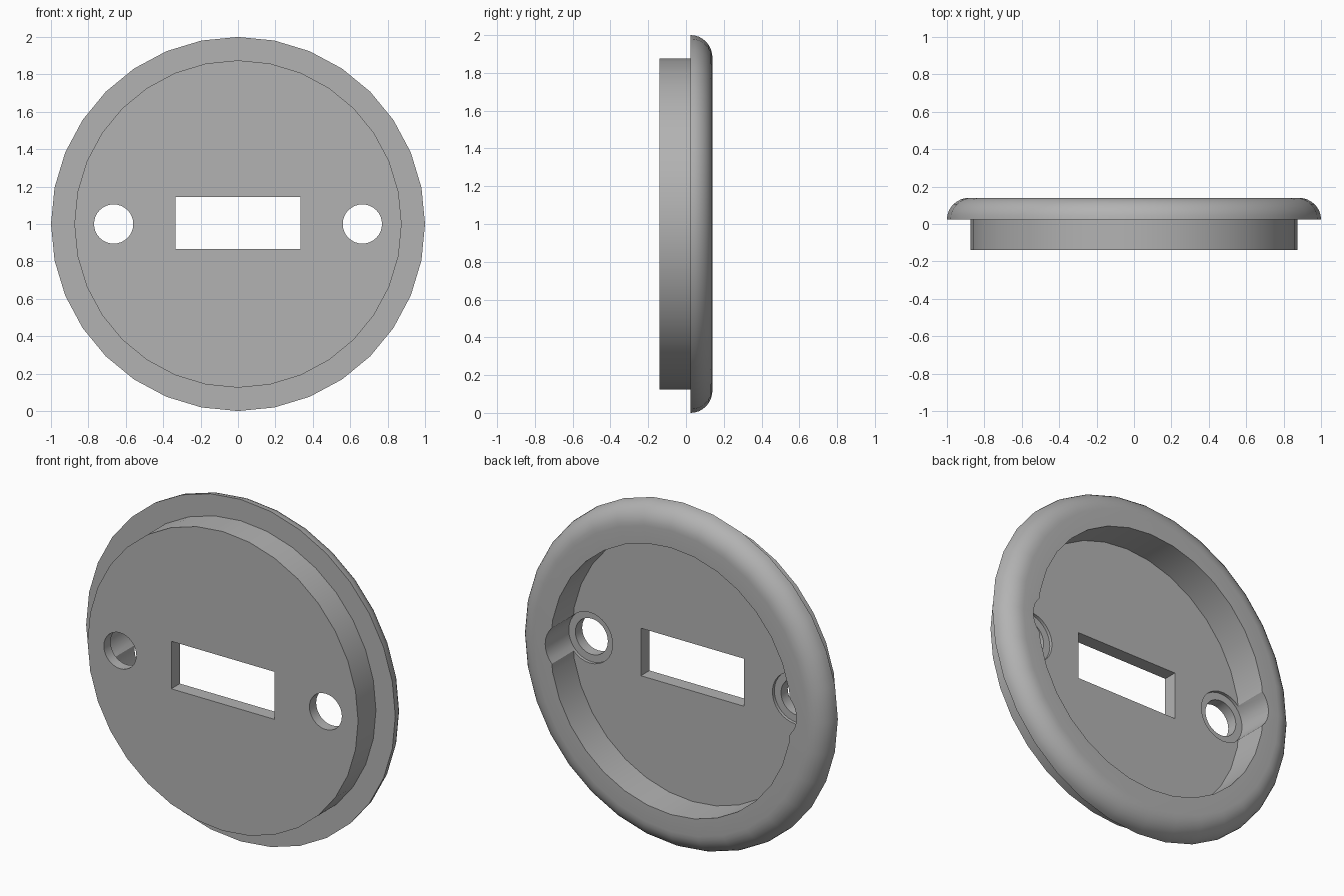
import bpy, bmesh
from math import pi, sin, cos
from mathutils import Matrix

cube = bpy.data.objects.get("Cube")
if cube:
    bpy.data.objects.remove(cube, do_unlink=True)

SIDES = 32
FRONT, FLOOR, LIP, BACK = -0.14, -0.06, 0.025, 0.14
PLUG_R, OPENING_R, FLAT_R, RIM_R = 0.875, 0.78, 0.88, 1.0
HOLE_X, HOLE_R, BORE_R = 0.665, 0.105, 0.148

grey = bpy.data.materials.new("plain grey")
grey.use_nodes = True
grey.diffuse_color = (0.45, 0.45, 0.45, 1)
grey.node_tree.nodes["Principled BSDF"].inputs["Base Color"].default_value = grey.diffuse_color


def finish(bm, name):
    bmesh.ops.recalc_face_normals(bm, faces=bm.faces)
    mesh = bpy.data.meshes.new(name)
    bm.to_mesh(mesh)
    bm.free()
    mesh.materials.append(grey)
    obj = bpy.data.objects.new(name, mesh)
    bpy.context.collection.objects.link(obj)
    obj.location.z = 1.0
    return obj


def lathe(profile, name):
    """Spin a (radius, y) profile about the y axis."""
    bm = bmesh.new()
    verts = [bm.verts.new((r, y, 0)) for r, y in profile]
    edges = [bm.edges.new(pair) for pair in zip(verts, verts[1:])]
    bmesh.ops.spin(bm, geom=verts + edges, cent=(0, 0, 0), axis=(0, 1, 0),
                   angle=2 * pi, steps=SIDES, use_merge=True)
    bmesh.ops.remove_doubles(bm, verts=bm.verts, dist=1e-4)
    return finish(bm, name)


def drill(name, x, radius, y0, y1):
    bm = bmesh.new()
    place = Matrix.Translation((x, (y0 + y1) / 2, 0)) @ Matrix.Rotation(pi / 2, 4, 'X')
    bmesh.ops.create_cone(bm, cap_ends=True, segments=SIDES, radius1=radius,
                          radius2=radius, depth=y1 - y0, matrix=place)
    return finish(bm, name)


# Dished body: front plug, rounded rim and recess open to the back
arc = [(FLAT_R + (RIM_R - FLAT_R) * cos(i * pi / 16),
        LIP + (BACK - LIP) * sin(i * pi / 16)) for i in range(9)]
body = lathe([(0, FRONT), (PLUG_R, FRONT), (PLUG_R, LIP)] + arc +
             [(OPENING_R, BACK), (OPENING_R, FLOOR), (0, FLOOR)], "round_cover")

# Central rectangular slot
bm = bmesh.new()
bmesh.ops.create_cube(bm, size=1.0, matrix=Matrix.Diagonal((0.667, 1, 0.278, 1)))
slot = finish(bm, "slot_cutter")
slot.location.z = 1.005
cutters = [slot]

# Screw holes with counterbores that notch the recess wall
for side in (-1, 1):
    cutters.append(drill("hole_cutter", side * HOLE_X, HOLE_R, -0.5, 0.5))
    cutters.append(drill("bore_cutter", side * HOLE_X, BORE_R, FLOOR - 0.018, 0.5))

bpy.ops.object.select_all(action='DESELECT')
bpy.context.view_layer.objects.active = body
body.select_set(True)
for cutter in cutters:
    cutter.hide_render = True
    mod = body.modifiers.new("cut", 'BOOLEAN')
    mod.operation = 'DIFFERENCE'
    mod.solver = 'EXACT'
    mod.object = cutter
    bpy.ops.object.modifier_apply(modifier=mod.name)
    bpy.data.objects.remove(cutter, do_unlink=True)

bpy.ops.object.shade_smooth_by_angle(angle=pi / 6)
